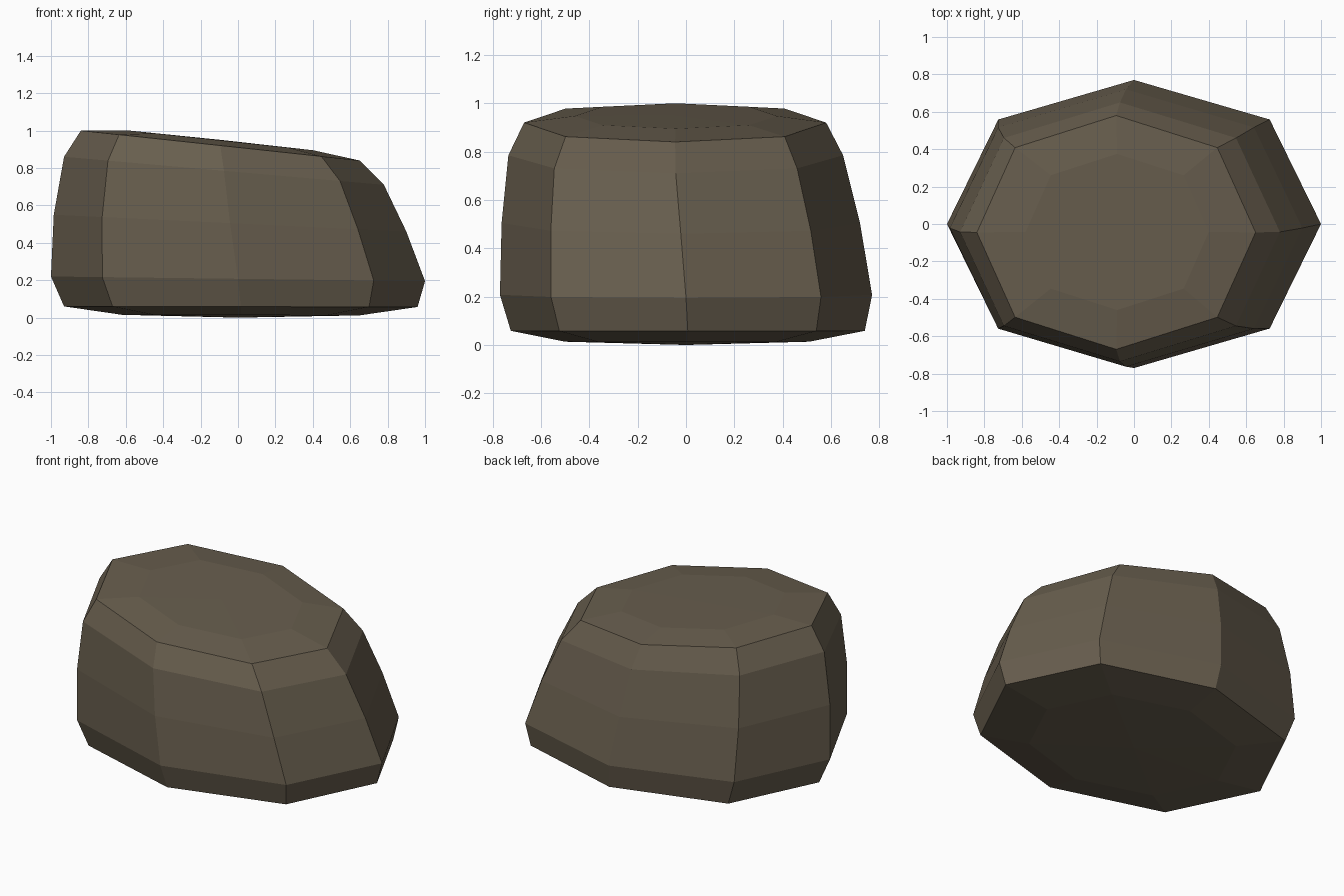
import bpy, bmesh, math

if "Cube" in bpy.data.objects:
    bpy.data.objects.remove(bpy.data.objects["Cube"])

# Eight-sided boulder, lofted through tilted oval rings
# each ring: x_left, x_right, y_front, y_back, z_left, z_right
RINGS = [
    (-0.62, 0.65, -0.50, 0.51, 0.015, 0.012),
    (-0.93, 0.96, -0.725, 0.74, 0.06, 0.057),
    (-1.00, 1.00, -0.77, 0.77, 0.22, 0.195),
    (-0.985, 0.90, -0.763, 0.72, 0.55, 0.46),
    (-0.93, 0.78, -0.735, 0.65, 0.86, 0.71),
    (-0.84, 0.65, -0.67, 0.58, 1.00, 0.84),
    (-0.58, 0.40, -0.46, 0.375, 1.00, 0.895),
]
SIDES = 8
CORNER = 1.026  # diagonal corners bulge slightly beyond the oval

bm = bmesh.new()
loops = []
for xl, xr, yf, yb, zl, zr in RINGS:
    loop = []
    for i in range(SIDES):
        a = math.tau * i / SIDES
        k = CORNER if i % 2 else 1.0
        u, v = math.cos(a) * k, math.sin(a) * k
        loop.append(bm.verts.new((
            (xl + xr) / 2 + u * (xr - xl) / 2,
            (yf + yb) / 2 + v * (yb - yf) / 2,
            (zl + zr) / 2 + u * (zr - zl) / 2)))
    loops.append(loop)

# Side bands
for lo, hi in zip(loops, loops[1:]):
    for i in range(SIDES):
        j = (i + 1) % SIDES
        bm.faces.new((lo[i], lo[j], hi[j], hi[i]))

# Base and crown fans
base = bm.verts.new((0, 0, 0))
crown = bm.verts.new((-0.09, -0.04, 0.95))
for i in range(SIDES):
    j = (i + 1) % SIDES
    bm.faces.new((base, loops[0][j], loops[0][i]))
    bm.faces.new((crown, loops[-1][i], loops[-1][j]))
bmesh.ops.recalc_face_normals(bm, faces=bm.faces)

mesh = bpy.data.meshes.new("boulder")
bm.to_mesh(mesh)
bm.free()

# Brown stone colour
stone = bpy.data.materials.new("brown stone")
stone.diffuse_color = (0.138, 0.112, 0.076, 1)
stone.use_nodes = True
stone.node_tree.nodes["Principled BSDF"].inputs["Base Color"].default_value = stone.diffuse_color
mesh.materials.append(stone)
boulder = bpy.data.objects.new("boulder", mesh)
bpy.context.collection.objects.link(boulder)
